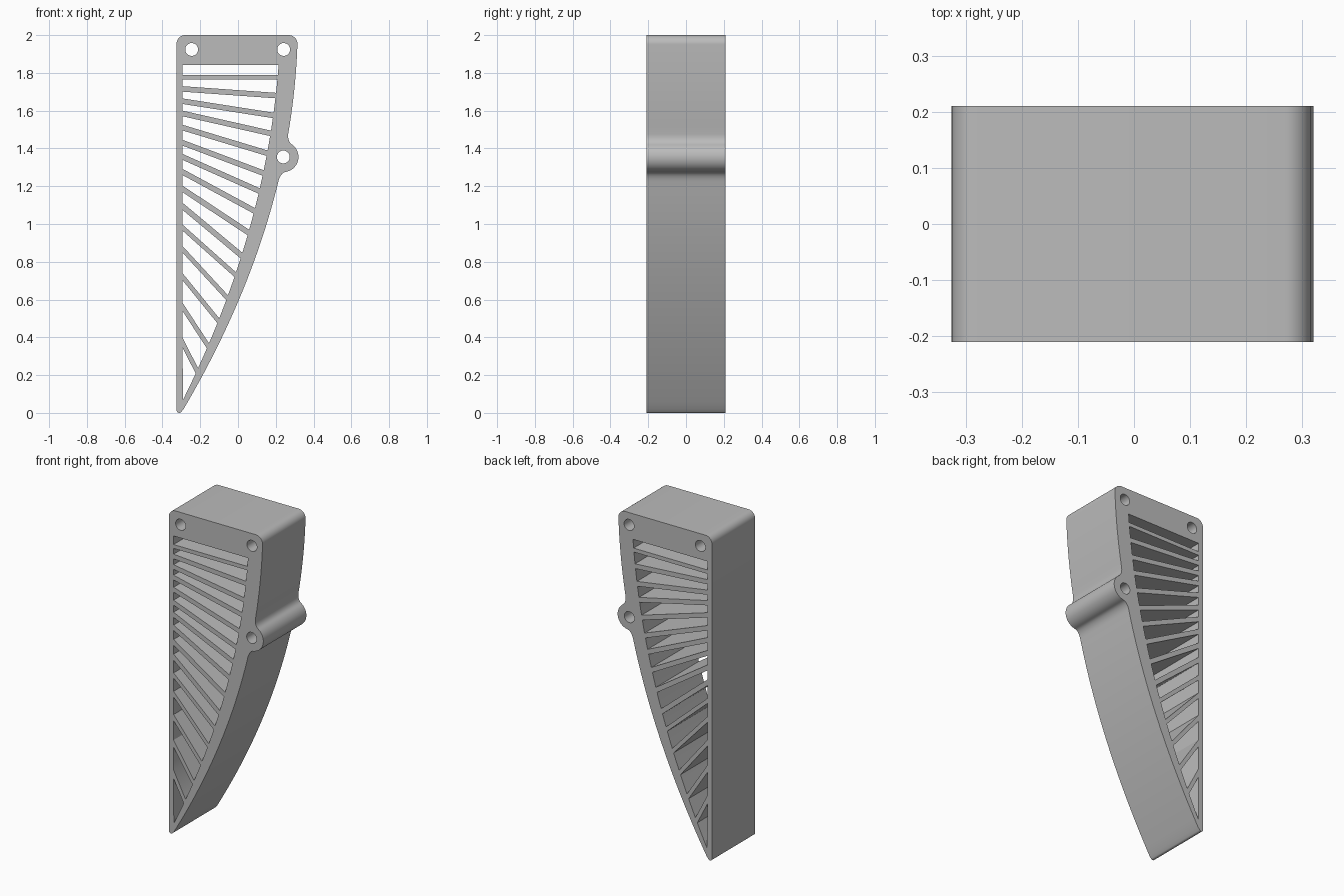
import bpy, bmesh, math

if "Cube" in bpy.data.objects:
    bpy.data.objects.remove(bpy.data.objects["Cube"])

DEPTH = 0.21      # half depth along y
LEFT = -0.293     # inner face of the straight back rail


def outer(z):     # curved front edge
    return -0.30 + 0.595 * z - 0.1435 * z * z


def inner(z):     # inner face of the curved rail
    return -0.326 + 0.512 * z - 0.1185 * z * z


def arc(cx, cz, r, a0, a1, n):
    return [(cx + r * math.cos(math.radians(a0 + (a1 - a0) * i / n)),
             cz + r * math.sin(math.radians(a0 + (a1 - a0) * i / n))) for i in range(n + 1)]


def bend(p, c, q, n=8):
    return [tuple((1 - t) ** 2 * p[k] + 2 * t * (1 - t) * c[k] + t * t * q[k] for k in (0, 1))
            for t in [i / n for i in range(n + 1)]]


def rail(fn, z0, z1, n):
    return [(fn(z0 + (z1 - z0) * i / n), z0 + (z1 - z0) * i / n) for i in range(n + 1)]


def hit(z, slope):
    """Height where a slat edge starting at the back rail meets the curved rail."""
    lo, hi = 0.0, 2.0
    for _ in range(40):
        mid = (lo + hi) / 2
        if mid < z + slope * (inner(mid) - LEFT):
            lo = mid
        else:
            hi = mid
    return lo


# Outer outline: tip, curved edge, side lug, upper edge, rounded top
HX, HZ, HR = 0.24, 1.355, 0.08
lug = arc(HX, HZ, HR, -80, 54, 24)
outline = arc(-0.311, 0.014, 0.014, 180, 325, 8)
outline += rail(outer, 0.02, 1.225, 32)
outline += bend((outer(1.225), 1.225), (0.226, 1.272), lug[0])[1:]
outline += lug[1:]
outline += bend(lug[-1], (0.262, 1.437), (outer(1.475), 1.475))[1:]
outline += rail(outer, 1.475, 1.95, 12)[1:]
outline += arc(0.268, 1.953, 0.047, 5, 90, 8)
outline += arc(-0.280, 1.955, 0.045, 90, 180, 8)

# Holes for fasteners
loops = [outline]
for x, z in ((-0.245, 1.924), (0.242, 1.924), (HX, HZ)):
    loops.append(arc(x, z, 0.034, 0, 360, 32)[:-1])

# Slanted slats: heights at the back rail and at the curved rail
left_z = [1.777, 1.715, 1.65, 1.585, 1.51, 1.43, 1.355, 1.275,
          1.185, 1.093, 0.98, 0.865, 0.72, 0.56, 0.37]
right_z = [1.777, 1.68, 1.575, 1.48, 1.375, 1.27, 1.175, 1.07,
           0.955, 0.833, 0.732, 0.61, 0.488, 0.355, 0.223]
edges = [(1.842, 1.842)]
for i, (a, b) in enumerate(zip(left_z, right_z)):
    slope = (b - a) / (inner(b) - LEFT)
    thick = 0.024 if i == 0 or i > 9 else 0.029
    h = thick / 2 * math.hypot(1, slope)
    edges += [(a + h, hit(a + h, slope)), (a - h, hit(a - h, slope))]
edges.append((0.068, 0.068))

# Openings between neighbouring slats
for (la, ra), (lb, rb) in zip(edges[0::2], edges[1::2]):
    loop = [(LEFT, la)] + rail(inner, ra, rb, 4)
    if lb != rb or lb > 0.1:
        loop.append((LEFT, lb))
    loops.append(loop)

# Filled, extruded profile
curve = bpy.data.curves.new("profile", "CURVE")
curve.dimensions = "2D"
curve.fill_mode = "BOTH"
curve.extrude = DEPTH
for loop in loops:
    s = curve.splines.new("POLY")
    s.points.add(len(loop) - 1)
    for p, (x, z) in zip(s.points, loop):
        p.co = (x, z, 0, 1)
    s.use_cyclic_u = True
obj = bpy.data.objects.new("slatted_fin_bracket", curve)
bpy.context.collection.objects.link(obj)
obj.rotation_euler = (math.pi / 2, 0, 0)
bpy.context.view_layer.objects.active = obj
obj.select_set(True)
bpy.ops.object.convert(target="MESH")
bpy.ops.object.transform_apply(location=False, rotation=True, scale=False)

# Weld caps to sides
bm = bmesh.new()
bm.from_mesh(obj.data)
bmesh.ops.remove_doubles(bm, verts=bm.verts, dist=0.0002)
bmesh.ops.recalc_face_normals(bm, faces=bm.faces)
bm.to_mesh(obj.data)
bm.free()

mat = bpy.data.materials.new("plain_grey")
mat.diffuse_color = (0.5, 0.5, 0.5, 1)
mat.use_nodes = True
mat.node_tree.nodes["Principled BSDF"].inputs["Base Color"].default_value = mat.diffuse_color
obj.data.materials.clear()
obj.data.materials.append(mat)
bpy.ops.object.shade_smooth_by_angle(angle=math.radians(30))
